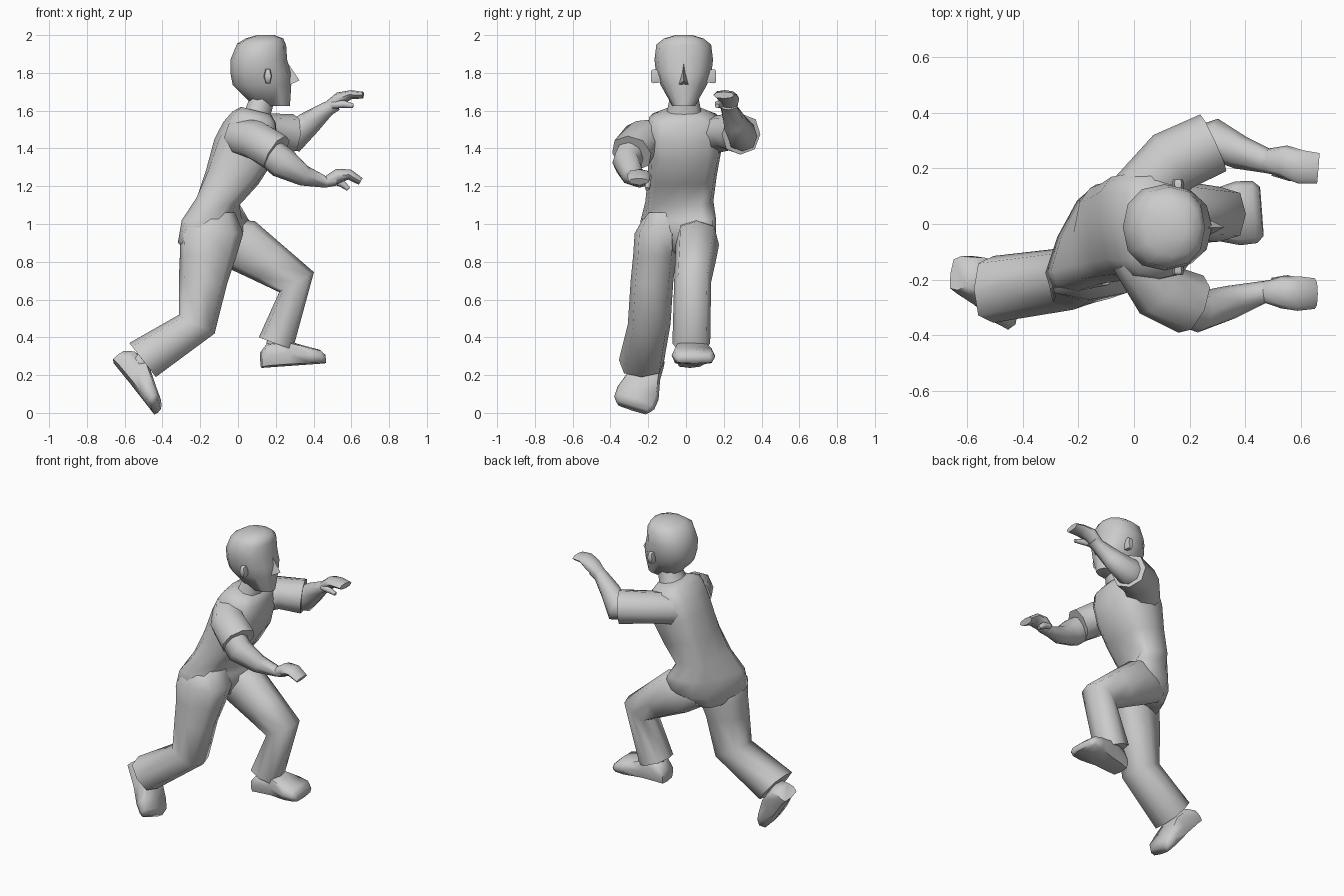
import bpy, math
from mathutils import Vector


def make(name, verts, faces, angle=62):
    me = bpy.data.meshes.new(name)
    me.from_pydata([tuple(v) for v in verts], [], faces)
    ob = bpy.data.objects.new(name, me)
    bpy.context.collection.objects.link(ob)
    bpy.ops.object.select_all(action='DESELECT')
    ob.select_set(True)
    bpy.context.view_layer.objects.active = ob
    bpy.ops.object.mode_set(mode='EDIT')
    bpy.ops.mesh.select_all(action='SELECT')
    bpy.ops.mesh.normals_make_consistent(inside=False)
    bpy.ops.object.mode_set(mode='OBJECT')
    bpy.ops.object.shade_smooth_by_angle(angle=math.radians(angle))
    return ob


def skin(name, rings, n=8, power=0.8):
    """Loft through rings given as (centre, u vector, v vector)."""
    def sp(t):
        return math.copysign(abs(t) ** power, t) if abs(t) > 1e-6 else 0.0
    verts = [c + u * sp(math.cos(2 * math.pi * i / n)) + v * sp(math.sin(2 * math.pi * i / n))
             for c, u, v in rings for i in range(n)]
    faces = [(k * n + i, k * n + (i + 1) % n, (k + 1) * n + (i + 1) % n, (k + 1) * n + i)
             for k in range(len(rings) - 1) for i in range(n)]
    last = (len(rings) - 1) * n
    faces += [tuple(range(n)), tuple(range(last, last + n))]
    return make(name, verts, faces)


def body(name, rows, n=8, power=0.8):
    """Rows: x, y, z, depth x, depth z, half width, twist."""
    return skin(name, [(Vector(r[:3]), Vector((r[3], 0, r[4])), Vector((r[6], r[5], 0)))
                       for r in rows], n, power)


def tube(name, rows, up=(0, 0, 1), n=8, power=0.9):
    """Rows: x, y, z, half height, half width; rings follow the path."""
    pts = [Vector(r[:3]) for r in rows]
    rings = []
    for i, r in enumerate(rows):
        axis = (pts[min(i + 1, len(pts) - 1)] - pts[max(i - 1, 0)]).normalized()
        side = axis.cross(Vector(up)).normalized()
        rings.append((pts[i], side.cross(axis) * r[3], side * r[4]))
    return skin(name, rings, n, power)


# head, neck, nose, ears
body("head", [
    (.180, -.012, 1.625, .095, 0, .060, 0),
    (.127, -.012, 1.735, .155, 0, .122, 0),
    (.120, -.012, 1.80, .160, 0, .147, 0),
    (.110, -.012, 1.87, .150, 0, .155, 0),
    (.125, -.012, 1.95, .130, -.005, .145, 0),
    (.140, -.012, 1.982, .100, 0, .105, 0),
    (.148, -.012, 2.0, .045, 0, .045, 0)], n=12, power=0.88)
body("neck", [
    (.08, -.01, 1.52, .10, -.03, .12, 0),
    (.105, -.01, 1.59, .066, -.02, .092, 0),
    (.14, -.01, 1.70, .065, 0, .07, 0)])
make("nose", [(.265, -.012, 1.85), (.325, -.012, 1.76), (.27, -.04, 1.735),
              (.27, .016, 1.735), (.20, -.012, 1.76)],
     [(0, 1, 2), (0, 3, 1), (1, 3, 2), (0, 2, 4), (0, 4, 3), (2, 3, 4)])
for side, name in ((-1, "right_ear"), (1, "left_ear")):
    skin(name, [(Vector((.158, side * d - .012, 1.782)), Vector((w, 0, 0)), Vector((0, 0, h)))
                for d, w, h in ((.12, .016, .035), (.16, .022, .042), (.172, .017, .034))],
         n=6)

# shirt and hips
body("torso", [
    (-.13, -.05, .84, .100, .02, .120, .03),
    (-.125, -.045, .93, .150, .03, .205, .09),
    (-.12, -.04, 1.02, .140, 0, .200, .08),
    (-.105, -.035, 1.12, .113, -.02, .180, .02),
    (-.03, -.02, 1.25, .138, -.04, .182, 0),
    (.03, -.005, 1.39, .155, -.06, .192, -.015),
    (.065, -.005, 1.49, .143, -.05, .200, -.015),
    (.085, -.01, 1.565, .115, -.03, .185, -.01),
    (.095, -.01, 1.60, .080, -.02, .105, 0)], n=12, power=0.66)

# sleeves
tube("right_sleeve", [(.01, -.11, 1.46, .10, .10), (.095, -.24, 1.445, .105, .11),
                      (.205, -.288, 1.375, .105, .112)])
tube("left_sleeve", [(.0, .08, 1.46, .10, .11), (.14, .225, 1.487, .098, .118),
                     (.285, .292, 1.475, .108, .112)])

# bare arms
tube("right_arm", [(.10, -.26, 1.43, .08, .08), (.235, -.315, 1.325, .085, .075),
                   (.35, -.28, 1.255, .055, .060), (.465, -.245, 1.222, .03, .04),
                   (.52, -.245, 1.235, .032, .048)])
tube("left_arm", [(.20, .26, 1.48, .08, .08), (.30, .30, 1.465, .085, .078),
                  (.385, .255, 1.54, .065, .060), (.475, .228, 1.61, .04, .045),
                  (.52, .225, 1.635, .035, .05)])

# hands with thumbs
tube("right_hand", [(.47, -.245, 1.222, .03, .038), (.53, -.245, 1.255, .038, .058),
                    (.59, -.25, 1.262, .028, .062), (.65, -.25, 1.225, .02, .055)])
tube("right_thumb", [(.50, -.21, 1.23, .02, .02), (.55, -.20, 1.215, .02, .018),
                     (.585, -.205, 1.185, .012, .012)], n=6)
tube("left_hand", [(.475, .228, 1.61, .035, .042), (.54, .225, 1.665, .035, .058),
                   (.60, .205, 1.685, .024, .06), (.662, .20, 1.682, .018, .055)])
tube("left_thumb", [(.50, .19, 1.63, .02, .02), (.56, .17, 1.635, .02, .018),
                    (.61, .165, 1.625, .012, .012)], n=6)

# trouser legs
body("back_leg", [
    (-.12, -.14, 1.06, .105, 0, .070, .02),
    (-.14, -.16, .95, .168, 0, .112, .02),
    (-.158, -.165, .83, .150, 0, .115, .01),
    (-.185, -.18, .70, .128, -.015, .113, 0),
    (-.218, -.195, .47, .094, -.05, .113, 0),
    (-.505, -.235, .28, .070, -.09, .120, 0)], power=0.72)
body("front_leg", [
    (-.12, .04, .93, .04, .10, .08, 0),
    (.02, .06, .890, .070, .125, .115, 0),
    (.17, .048, .790, .07, .095, .107, 0),
    (.31, .035, .692, .092, .053, .098, 0),
    (.20, .028, .367, .090, -.033, .100, 0)], power=0.72)


# shoes: rings along the sole from heel to toe
def shoe(name, heel, toe, up):
    heel, toe = Vector(heel), Vector(toe)
    fwd = toe - heel
    side = fwd.cross(Vector(up)).normalized()
    up = side.cross(fwd).normalized()
    rows = ((0, .085, .065), (.12, .13, .075), (.42, .135, .085),
            (.75, .095, .115), (.93, .075, .112), (1, .05, .09))
    skin(name, [(heel + fwd * t + up * h / 2, up * (h / 2), side * w)
                for t, h, w in rows], n=8, power=0.5)


shoe("front_shoe", (.125, .02, .238), (.46, .045, .262), (0, 0, 1))
shoe("back_shoe", (-.66, -.18, .265), (-.455, -.285, .012), (.75, .1, .6))
# ankles
tube("front_ankle", [(.21, .025, .42, .05, .05), (.195, .025, .30, .055, .055)], up=(1, 0, 0))
tube("back_ankle", [(-.46, -.23, .31, .05, .055), (-.55, -.22, .23, .055, .055)])
